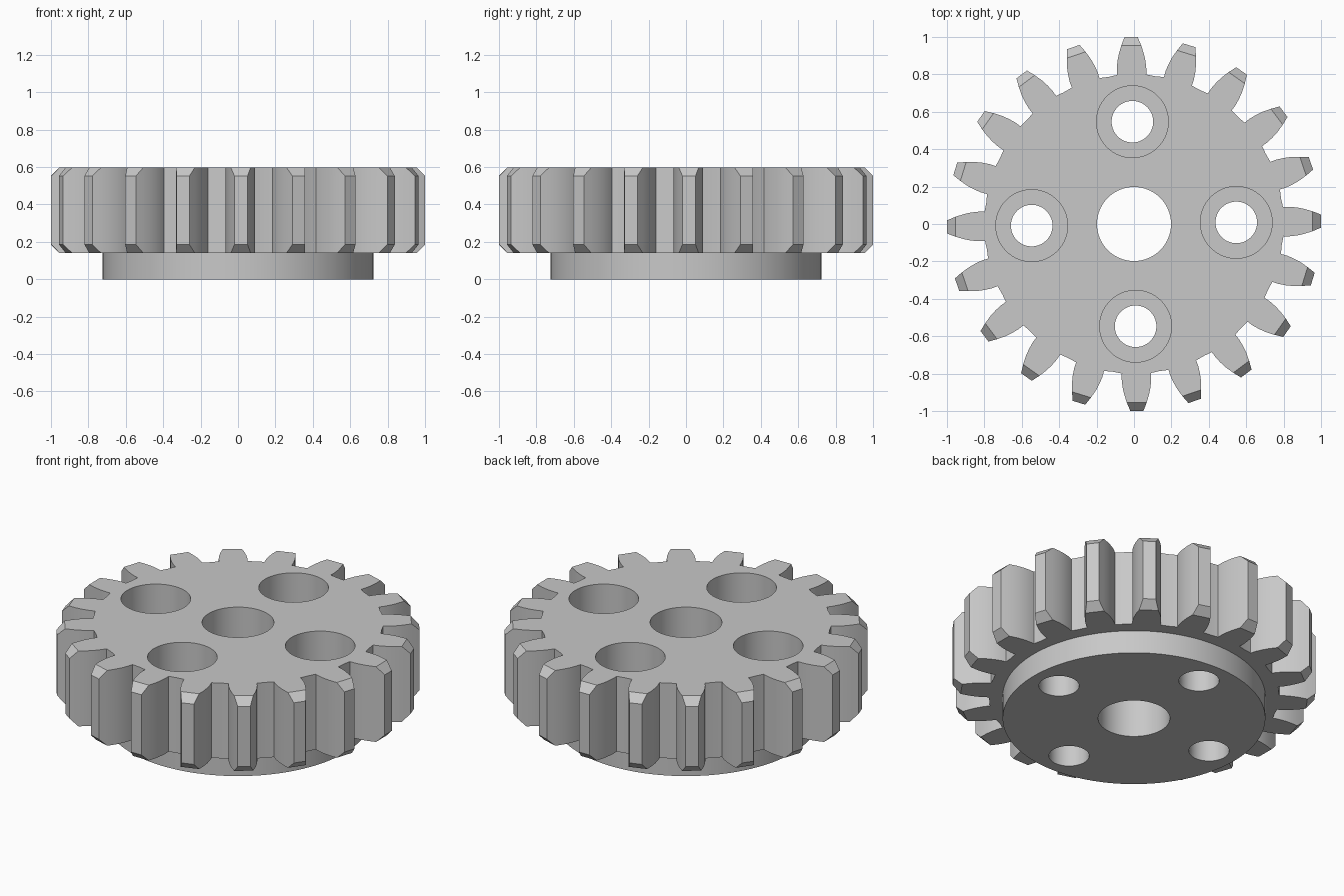
import bpy
import bmesh
from math import cos, sin, pi, radians

if "Cube" in bpy.data.objects:
    bpy.data.objects.remove(bpy.data.objects["Cube"], do_unlink=True)

TEETH = 20
TURN = radians(0.9)
BOTTOM, TOP, CHAMFER = 0.14, 0.598, 0.046
# Half of a tooth: radius and half width, from root to tip
FLANK = [(0.798, 0.078), (0.83, 0.079), (0.87, 0.075), (0.91, 0.067),
         (0.955, 0.053), (1.0, 0.035)]

steel = bpy.data.materials.new("plain grey")
steel.use_nodes = True
grey = (0.58, 0.58, 0.58, 1)
steel.diffuse_color = grey
steel.node_tree.nodes["Principled BSDF"].inputs["Base Color"].default_value = grey


def add_object(name, bm):
    bmesh.ops.recalc_face_normals(bm, faces=bm.faces)
    mesh = bpy.data.meshes.new(name)
    bm.to_mesh(mesh)
    bm.free()
    mesh.materials.append(steel)
    obj = bpy.data.objects.new(name, mesh)
    bpy.context.collection.objects.link(obj)
    return obj


def cylinder(name, radius, low, high, x=0, y=0, sides=96):
    bm = bmesh.new()
    bmesh.ops.create_cone(bm, cap_ends=True, segments=sides, radius1=radius,
                          radius2=radius, depth=high - low)
    bmesh.ops.translate(bm, verts=bm.verts, vec=(x, y, (low + high) / 2))
    return add_object(name, bm)


def combine(target, tool, operation):
    mod = target.modifiers.new(operation, 'BOOLEAN')
    mod.operation, mod.object, mod.solver = operation, tool, 'EXACT'
    bpy.context.view_layer.objects.active = target
    bpy.ops.object.modifier_apply(modifier=mod.name)
    bpy.data.objects.remove(tool, do_unlink=True)


def outline(full_tips):
    """Gear outline; without full tips each tooth ends at its chamfer line."""
    half = FLANK if full_tips else FLANK[:-1] + [FLANK[-2]]
    tooth = [(r, -w) for r, w in half] + [(r, w) for r, w in reversed(half)]
    points = []
    for i in range(TEETH):
        a = TURN + i * 2 * pi / TEETH
        points += [(r * cos(a) - w * sin(a), r * sin(a) + w * cos(a))
                   for r, w in tooth]
        # middle of the root arc
        m = a + pi / TEETH
        points.append((FLANK[0][0] * cos(m), FLANK[0][0] * sin(m)))
    return points


# Toothed ring with chamfered tooth tips
bm = bmesh.new()
levels = [(BOTTOM, False), (BOTTOM + CHAMFER, True),
          (TOP - CHAMFER, True), (TOP, False)]
rings = [[bm.verts.new((x, y, z)) for x, y in outline(full)]
         for z, full in levels]
count = len(rings[0])
for low, high in zip(rings, rings[1:]):
    for i in range(count):
        j = (i + 1) % count
        bm.faces.new((low[i], low[j], high[j], high[i]))
bm.faces.new(rings[0][::-1])
bm.faces.new(rings[-1])
bmesh.ops.remove_doubles(bm, verts=bm.verts, dist=0.0001)
gear = add_object("gear_wheel", bm)

# Flange below the teeth
combine(gear, cylinder("flange", 0.724, 0, 0.25, sides=128), 'UNION')

# Centre bore and four counterbored bolt holes
combine(gear, cylinder("bore", 0.198, -0.1, 0.8), 'DIFFERENCE')
for k in range(4):
    a = TURN + k * pi / 2
    x, y = 0.547 * cos(a), 0.547 * sin(a)
    combine(gear, cylinder("bolt_hole", 0.111, -0.1, 0.8, x, y), 'DIFFERENCE')
    combine(gear, cylinder("counterbore", 0.192, 0.29, 0.8, x, y), 'DIFFERENCE')

bpy.ops.object.select_all(action='DESELECT')
gear.select_set(True)
bpy.context.view_layer.objects.active = gear
bpy.ops.object.shade_smooth_by_angle(angle=radians(25))
